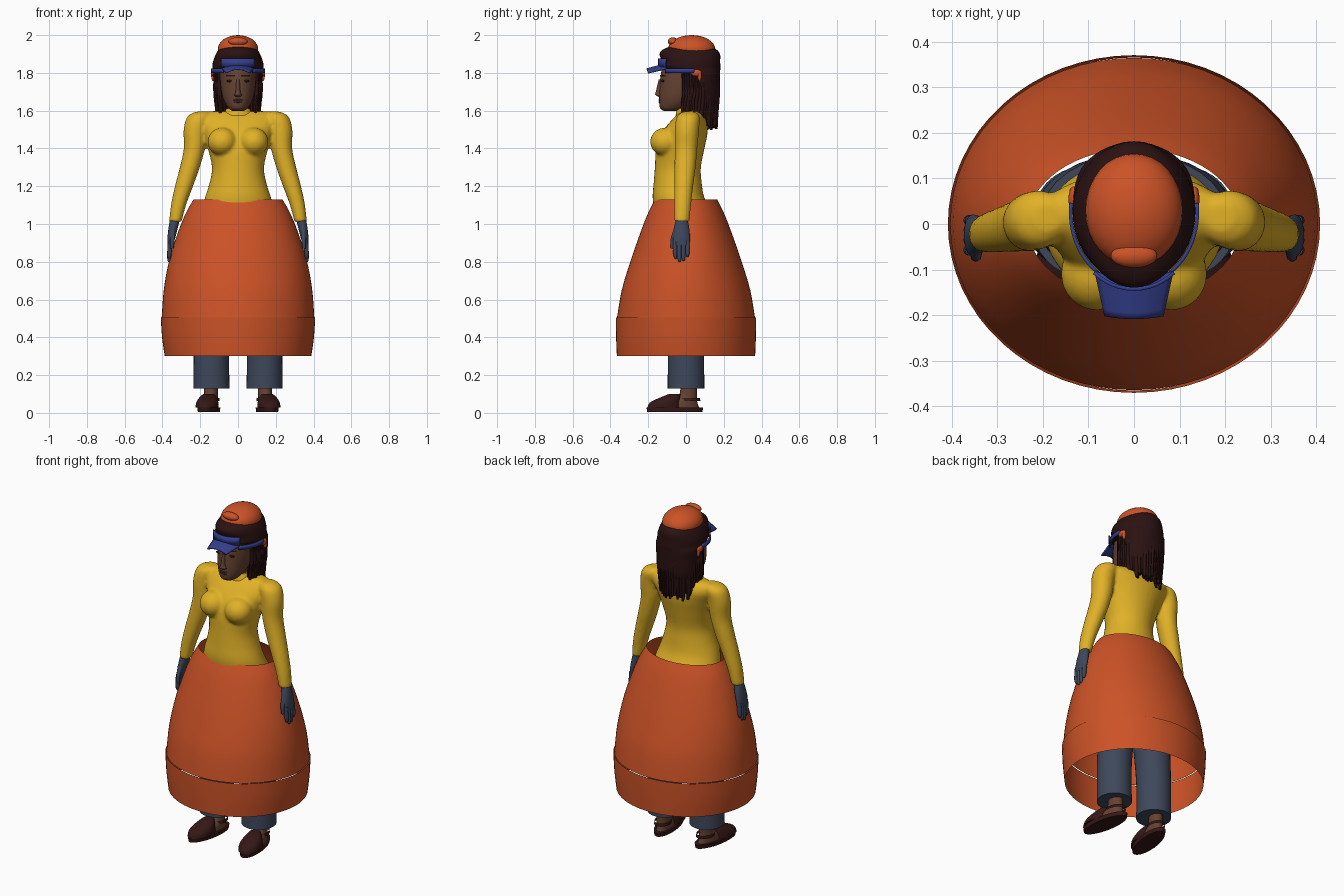
import bpy, bmesh, math, random
from mathutils import Vector, Matrix

random.seed(4)
cube = bpy.data.objects.get("Cube")
if cube:
    bpy.data.objects.remove(cube, do_unlink=True)


def material(name, r, g, b):
    m = bpy.data.materials.new(name)
    m.use_nodes = True
    m.diffuse_color = (r, g, b, 1)
    bsdf = next(n for n in m.node_tree.nodes if n.type == 'BSDF_PRINCIPLED')
    bsdf.inputs["Base Color"].default_value = (r, g, b, 1)
    bsdf.inputs["Roughness"].default_value = 0.8
    return m


ORANGE = material("orange", 0.6, 0.085, 0.02)
YELLOW = material("yellow", 0.75, 0.44, 0.02)
BLUE = material("visor blue", 0.035, 0.05, 0.27)
DENIM = material("denim", 0.048, 0.064, 0.105)
SKIN = material("skin", 0.13, 0.055, 0.032)
HAIR = material("hair", 0.024, 0.006, 0.006)
LEATHER = material("shoe leather", 0.035, 0.009, 0.008)
LIP = material("lip", 0.09, 0.025, 0.02)


def loft(bm, rings, n=32, steps=4, caps=True):
    """Smooth skin over horizontal ellipses given as (cx, cy, z, rx, ry)."""
    r = [Vector(p) for p in rings]
    path = []
    for i in range(len(r) - 1):
        a, b, c, d = r[max(i - 1, 0)], r[i], r[i + 1], r[min(i + 2, len(r) - 1)]
        for k in range(steps):
            t = k / steps
            path.append(b + (c - a) * (t / 2) + (a * 2 - b * 5 + c * 4 - d) * (t * t / 2)
                        + (b * 3 - a - c * 3 + d) * (t ** 3 / 2))
    path.append(r[-1])
    loops = [[bm.verts.new((p[0] + p[3] * math.cos(math.tau * j / n),
                            p[1] + p[4] * math.sin(math.tau * j / n), p[2]))
              for j in range(n)] for p in path]
    for lo, hi in zip(loops, loops[1:]):
        for j in range(n):
            bm.faces.new((lo[j], lo[j - 1], hi[j - 1], hi[j]))
    if caps:
        bm.faces.new(loops[0])
        bm.faces.new(loops[-1])


def ball(bm, centre, size):
    bmesh.ops.create_uvsphere(bm, u_segments=32, v_segments=16, radius=1,
                              matrix=Matrix.Translation(centre) @ Matrix.Diagonal((*size, 1)))


def strip(bm, a0, a1, z0, z1, rx, ry, cy, n=12):
    """Upright band round the head; angle zero is the front."""
    cols = []
    for i in range(n + 1):
        a = a0 + (a1 - a0) * i / n
        x, y = rx * math.sin(a), cy - ry * math.cos(a)
        cols.append([bm.verts.new((x, y, z)) for z in (z0, z1)])
    for p, q in zip(cols, cols[1:]):
        bm.faces.new((p[0], q[0], q[1], p[1]))


def finish(name, bm, mat, closed=True, angle=45):
    if closed:
        bmesh.ops.recalc_face_normals(bm, faces=bm.faces)
    me = bpy.data.meshes.new(name)
    bm.to_mesh(me)
    bm.free()
    me.materials.append(mat)
    me.shade_smooth()
    me.set_sharp_from_angle(angle=math.radians(angle))
    ob = bpy.data.objects.new(name, me)
    bpy.context.scene.collection.objects.link(ob)
    return ob


def solidify(ob, t):
    mod = ob.modifiers.new("thickness", 'SOLIDIFY')
    mod.thickness = t
    mod.offset = 0


# Barrel skirt: open shell with a slightly wider hem band
bm = bmesh.new()
loft(bm, [(0, 0, .505, .404, .365), (0, 0, .65, .393, .34), (0, 0, .8, .366, .295),
          (0, 0, .95, .32, .243), (0, 0, 1.06, .275, .2), (0, 0, 1.13, .235, .165)], 64, 4, False)
finish("barrel_skirt", bm, ORANGE, False)
bm = bmesh.new()
loft(bm, [(0, 0, .3, .388, .366), (0, 0, .4, .402, .37), (0, 0, .505, .409, .371)], 64, 3, False)
finish("skirt_hem_band", bm, ORANGE, False)

# Shirt: torso, bust and sleeves fused into one smooth surface
bm = bmesh.new()
loft(bm, [(0, 0, .98, .2, .145), (0, -.015, 1.06, .195, .15), (0, -.04, 1.14, .175, .137),
          (0, -.044, 1.22, .15, .127), (0, -.043, 1.3, .138, .122), (0, -.03, 1.4, .16, .128),
          (0, -.008, 1.48, .185, .122), (0, .015, 1.54, .21, .1), (0, .025, 1.58, .2, .07),
          (0, .025, 1.597, .15, .045)])
for s in (1, -1):
    ball(bm, (s * .083, -.11, 1.435), (.078, .08, .075))
    loft(bm, [(s * .19, .015, 1.595, .03, .03), (s * .205, .012, 1.57, .062, .06),
              (s * .225, .005, 1.5, .063, .064), (s * .231, 0, 1.4, .056, .06),
              (s * .255, -.005, 1.3, .053, .056), (s * .286, -.012, 1.2, .048, .05),
              (s * .315, -.018, 1.1, .04, .045), (s * .332, -.022, 1.01, .033, .04)])
shirt = finish("shirt", bm, YELLOW)
fuse = shirt.modifiers.new("fuse", 'REMESH')
fuse.mode = 'VOXEL'
fuse.voxel_size = .009
fuse.use_smooth_shade = True
relax = shirt.modifiers.new("relax", 'SMOOTH')
relax.iterations = 5
bm = bmesh.new()
loft(bm, [(0, .015, 1.575, .085, .07), (0, .01, 1.6, .068, .06), (0, .01, 1.612, .06, .055)])
finish("shirt_collar", bm, YELLOW)

# Trousers
bm = bmesh.new()
loft(bm, [(0, .01, .78, .2, .12), (0, .015, .9, .222, .14), (0, .015, 1.02, .205, .14)])
for s in (1, -1):
    loft(bm, [(s * .14, 0, .13, .095, .097), (s * .14, 0, .35, .094, .097),
              (s * .125, 0, .6, .1, .105), (s * .115, .005, .85, .11, .12)])
finish("trousers", bm, DENIM)

for s, side in ((1, "left"), (-1, "right")):
    # Gloved hand with four fingers and a thumb
    bm = bmesh.new()
    loft(bm, [(s * .335, -.022, 1.02, .026, .032), (s * .345, -.024, .97, .024, .042),
              (s * .354, -.025, .92, .02, .046), (s * .359, -.025, .885, .014, .042)], 20)
    for i, tip in enumerate((.815, .798, .803, .825)):
        y = -.058 + i * .022
        loft(bm, [(s * .358, y, .91, .013, .012), (s * .363, y, .85, .012, .0115),
                  (s * .364, y * .95, tip + .01, .01, .009), (s * .364, y * .95, tip, .004, .004)], 10, 2)
    loft(bm, [(s * .345, -.05, .97, .014, .016), (s * .347, -.07, .92, .012, .012),
              (s * .35, -.072, .87, .009, .009)], 10, 3)
    finish(side + "_glove", bm, DENIM)

    # Bare foot and ankle, then the clog: sole, upper and heel strap
    turn = Matrix.Translation((s * .145, 0, 0)) @ Matrix.Rotation(s * .16, 4, 'Z')
    bm = bmesh.new()
    loft(bm, [(0, -.03, .028, .042, .1), (0, -.01, .06, .04, .07),
              (0, .012, .1, .036, .046), (0, .015, .2, .04, .048)], 24)
    bm.transform(turn)
    finish(side + "_foot", bm, SKIN)
    bm = bmesh.new()
    loft(bm, [(0, -.06, .005, .054, .148), (0, -.06, .028, .057, .152)], 32, 1)
    loft(bm, [(0, -.115, .028, .06, .092), (0, -.11, .055, .058, .083),
              (0, -.085, .08, .047, .056), (0, -.06, .1, .03, .03)], 32)
    loft(bm, [(0, .015, .062, .045, .062), (0, .015, .08, .043, .06)], 32, 1, False)
    bm.transform(turn)
    finish(side + "_clog", bm, LEATHER)

# Head, neck and nose
bm = bmesh.new()
loft(bm, [(0, -.085, 1.598, .03, .03), (0, -.068, 1.615, .053, .07), (0, -.04, 1.66, .078, .102),
          (0, -.02, 1.72, .091, .12), (0, -.01, 1.78, .096, .125), (0, 0, 1.83, .095, .122),
          (0, .01, 1.89, .07, .09)])
loft(bm, [(0, .02, 1.56, .06, .055), (0, .01, 1.62, .05, .052), (0, 0, 1.68, .05, .055)])
loft(bm, [(0, -.13, 1.672, .012, .012), (0, -.138, 1.684, .021, .024),
          (0, -.138, 1.7, .013, .022), (0, -.132, 1.765, .009, .012)], 16)
finish("head", bm, SKIN)

# Face details
bm = bmesh.new()
ball(bm, (0, -.134, 1.657), (.026, .011, .006))
ball(bm, (0, -.134, 1.646), (.022, .011, .006))
finish("lips", bm, LIP)
bm = bmesh.new()
for s in (1, -1):
    ball(bm, (s * .04, -.122, 1.757), (.021, .008, .007))
    strip(bm, s * .15, s * .7, 1.782, 1.79, .1, .128, -.01)
finish("eyes_and_brows", bm, HAIR)

# Hair cap, then hanging locks round the sides and back
bm = bmesh.new()
loft(bm, [(0, .1, 1.6, .09, .055), (0, .09, 1.66, .117, .083), (0, .075, 1.74, .127, .103),
          (0, .07, 1.8, .131, .11), (0, .03, 1.825, .135, .152), (0, .027, 1.86, .132, .154),
          (0, .02, 1.9, .117, .16), (0, .02, 1.925, .1, .14), (0, .03, 1.945, .07, .1)], 40)
finish("hair_cap", bm, HAIR)
bm = bmesh.new()
count = 34
for i in range(count):
    a = math.radians(-34 + 248 * i / (count - 1))
    x, y = math.cos(a), math.sin(a)
    back = max(y, 0)
    tip = 1.575 - .07 * back + random.uniform(-.035, .03)
    r = random.uniform(.011, .015)
    for depth in (1, .82):
        cx, cy = x * .118 * depth, .05 + y * .112 * depth
        loft(bm, [(cx, cy, 1.8, r, r), (cx * 1.01, cy + .004, 1.7, r, r),
                  (cx * .95, cy - .004, tip + .06, r * .95, r),
                  (cx * .93, cy, tip + .02 * (1 - depth), r * .5, r * .5)], 8, 3)
finish("hair_locks", bm, HAIR)

# Orange cap crown with its front button, and side clips
bm = bmesh.new()
ball(bm, (0, .03, 1.925), (.107, .125, .075))
finish("cap_crown", bm, ORANGE)
bm = bmesh.new()
ball(bm, (0, -.07, 1.966), (.051, .026, .022))
finish("cap_button", bm, ORANGE)
bm = bmesh.new()
for s in (1, -1):
    ball(bm, (s * .132, .055, 1.8), (.012, .028, .018))
    ball(bm, (s * .132, .072, 1.785), (.01, .01, .028))
finish("hair_clips", bm, ORANGE)

# Visor: forehead band, side straps and curved brim
bm = bmesh.new()
strip(bm, -.68, .68, 1.83, 1.876, .14, .163, .02)
for s in (1, -1):
    strip(bm, s * .6, s * 1.7, 1.8, 1.824, .139, .16, .025)
solidify(finish("visor_band", bm, BLUE, False), .008)
bm = bmesh.new()
bmesh.ops.create_grid(bm, x_segments=14, y_segments=6, size=1)
for v in bm.verts:
    u, t = v.co.x, (1 - v.co.y) / 2
    v.co = ((.085 - .022 * t) * u, -.125 - .083 * t + .022 * u * u * (1 - .7 * t),
            1.842 - .022 * t - .02 * u * u)
solidify(finish("visor_brim", bm, BLUE, False), .008)
